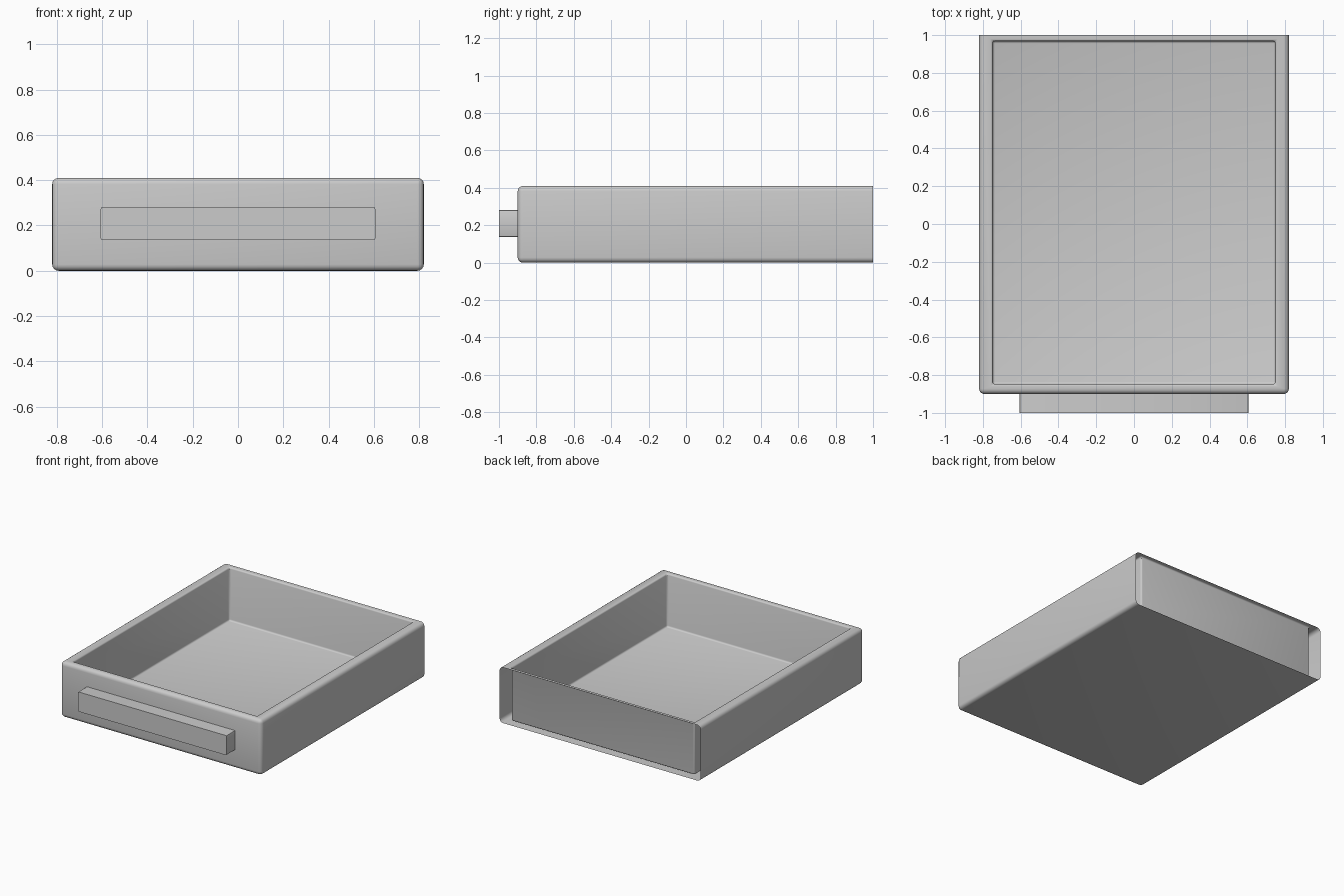
import bpy, bmesh
from mathutils import Vector

if "Cube" in bpy.data.objects:
    bpy.data.objects.remove(bpy.data.objects["Cube"])


def new_box(x0, x1, y0, y1, z0, z1):
    bm = bmesh.new()
    bmesh.ops.create_cube(bm, size=1)
    for v in bm.verts:
        v.co = Vector((x1 if v.co.x > 0 else x0,
                       y1 if v.co.y > 0 else y0,
                       z1 if v.co.z > 0 else z0))
    bm.normal_update()
    return bm


def facing(bm, axis):
    # Largest flat face looking along the given axis
    faces = [f for f in bm.faces if f.normal.dot(Vector(axis)) > 0.99]
    return max(faces, key=lambda f: f.calc_area())


def bevel(bm, edges, width, segments):
    bmesh.ops.bevel(bm, geom=list(edges), offset=width, offset_type='OFFSET',
                    segments=segments, profile=0.5, affect='EDGES')
    bm.normal_update()


def finish(bm, name):
    mesh = bpy.data.meshes.new(name)
    bm.to_mesh(mesh)
    bm.free()
    ob = bpy.data.objects.new(name, mesh)
    bpy.context.collection.objects.link(ob)
    bpy.ops.object.select_all(action='DESELECT')
    bpy.context.view_layer.objects.active = ob
    ob.select_set(True)
    bpy.ops.object.shade_smooth_by_angle()
    return ob


# Drawer shell: rounded box whose back edges stay sharp
bm = new_box(-0.82, 0.82, -0.9, 1.0, 0.0, 0.41)
back = facing(bm, (0, 1, 0))
bevel(bm, [e for e in bm.edges if e not in back.edges[:]], 0.028, 4)

# Open back
bmesh.ops.delete(bm, geom=[facing(bm, (0, 1, 0))], context='FACES_ONLY')

# Rim around the opening
top = facing(bm, (0, 0, 1))
bmesh.ops.inset_individual(bm, faces=[top], thickness=0.01)
for v in top.verts:
    v.co = Vector((0.748 if v.co.x > 0 else -0.748,
                   0.968 if v.co.y > 0 else -0.848, 0.41))

# Tray pushed down inside the hollow shell
floor = bmesh.ops.extrude_discrete_faces(bm, faces=[top])['faces'][0]
for v in floor.verts:
    v.co.z = 0.016
bm.normal_update()
tray_edges = {e for v in floor.verts for e in v.link_edges}
tray_edges |= {e for e in bm.edges
               if all(abs(abs(v.co.x) - 0.748) < 1e-4 for v in e.verts)}
bevel(bm, tray_edges, 0.012, 3)
finish(bm, "drawer")

# Handle bar on the front
bm = new_box(-0.606, 0.606, -1.0, -0.895, 0.136, 0.281)
bevel(bm, [e for e in bm.edges
           if abs(e.verts[0].co.y - e.verts[1].co.y) > 0.05], 0.008, 2)
bmesh.ops.delete(bm, geom=[facing(bm, (0, 1, 0))], context='FACES_ONLY')
finish(bm, "handle")
